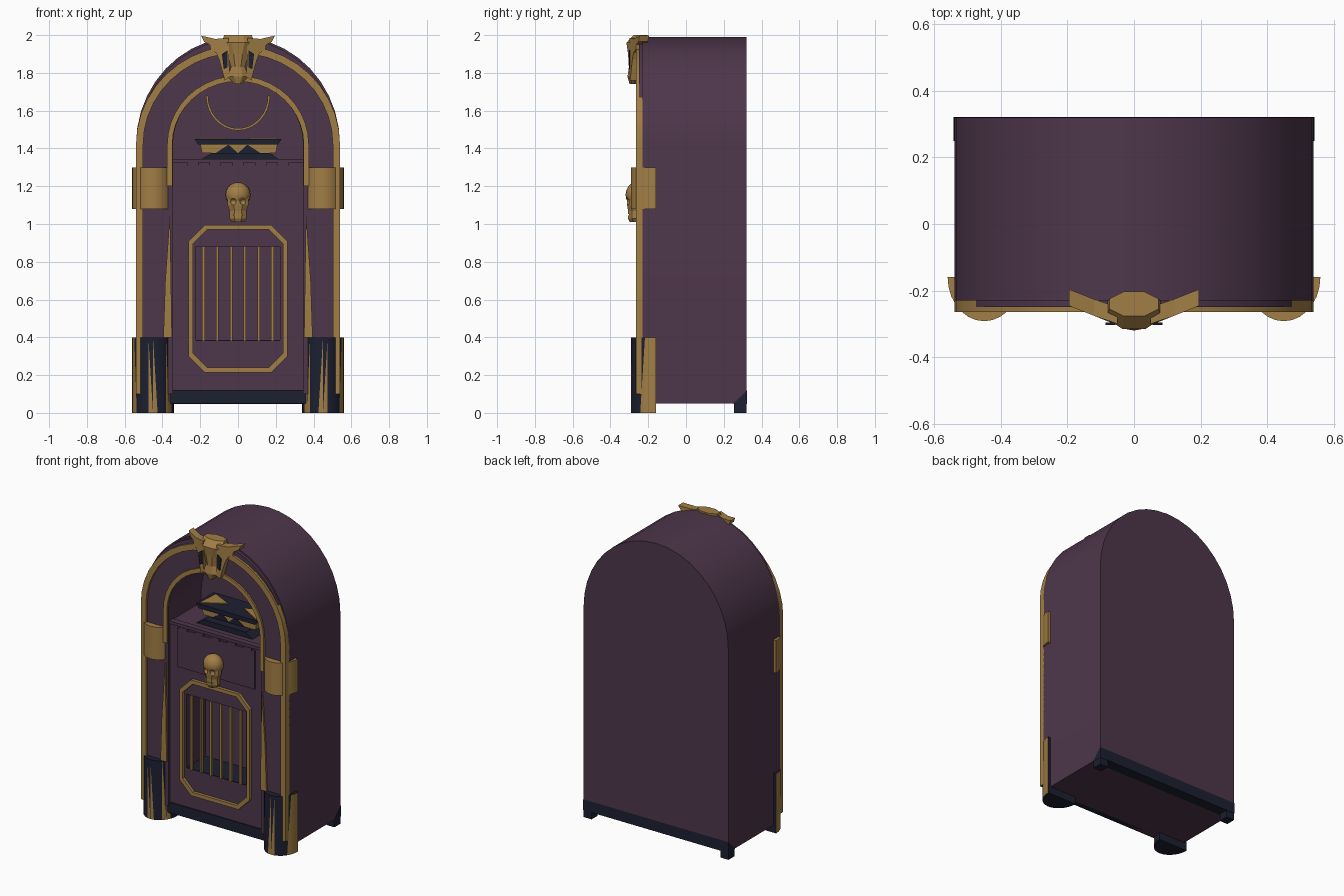
import bpy, bmesh
from math import sin, cos, pi
from mathutils import Vector

cube = bpy.data.objects.get("Cube")
if cube:
    bpy.data.objects.remove(cube, do_unlink=True)


def material(name, rgb):
    m = bpy.data.materials.new(name)
    m.use_nodes = True
    m.diffuse_color = (*rgb, 1)
    m.node_tree.nodes["Principled BSDF"].inputs["Base Color"].default_value = (*rgb, 1)
    return m


PURPLE = material("dark_purple", (0.075, 0.037, 0.07))
GOLD = material("antique_gold", (0.36, 0.21, 0.06))
NAVY = material("deep_navy", (0.012, 0.014, 0.03))


def finish(name, bm, *mats, smooth=None):
    bmesh.ops.recalc_face_normals(bm, faces=bm.faces)
    mesh = bpy.data.meshes.new(name)
    bm.to_mesh(mesh)
    bm.free()
    for m in mats:
        mesh.materials.append(m)
    ob = bpy.data.objects.new(name, mesh)
    bpy.context.collection.objects.link(ob)
    if smooth:
        bpy.ops.object.select_all(action='DESELECT')
        ob.select_set(True)
        bpy.context.view_layer.objects.active = ob
        bpy.ops.object.shade_smooth_by_angle(angle=smooth)
    return ob


def thicken(bm, offset):
    # extrude every face along one vector
    geom = bmesh.ops.extrude_face_region(bm, geom=bm.faces[:])["geom"]
    verts = [g for g in geom if isinstance(g, bmesh.types.BMVert)]
    bmesh.ops.translate(bm, verts=verts, vec=offset)


def prism(name, pts, y0, y1, mat, smooth=None):
    # front outline in x, z extruded in depth
    bm = bmesh.new()
    bm.faces.new([bm.verts.new((x, y0, z)) for x, z in pts])
    thicken(bm, (0, y1 - y0, 0))
    return finish(name, bm, mat, smooth=smooth)


def box(name, x0, x1, y0, y1, z0, z1, mat):
    return prism(name, [(x0, z0), (x1, z0), (x1, z1), (x0, z1)], y0, y1, mat)


SPRING = 1.42


def arch(rx, rz, z0, n=20):
    arc = [(-rx * cos(pi * i / n), SPRING + rz * sin(pi * i / n)) for i in range(n + 1)]
    return [(-rx, z0)] + arc + [(rx, z0)]


def band(name, outer, inner, y0, y1, mat, closed=False, smooth=None):
    # strip between two matching outlines
    bm = bmesh.new()
    a = [bm.verts.new((x, y0, z)) for x, z in outer]
    b = [bm.verts.new((x, y0, z)) for x, z in inner]
    for i in range(len(a) if closed else len(a) - 1):
        j = (i + 1) % len(a)
        bm.faces.new((a[i], a[j], b[j], b[i]))
    thicken(bm, (0, y1 - y0, 0))
    return finish(name, bm, mat, smooth=smooth)


def cut(ob, cutter):
    mod = ob.modifiers.new("cut", 'BOOLEAN')
    mod.operation = 'DIFFERENCE'
    mod.solver = 'EXACT'
    mod.object = cutter
    bpy.context.view_layer.objects.active = ob
    bpy.ops.object.modifier_apply(modifier=mod.name)
    bpy.data.objects.remove(cutter, do_unlink=True)


def mirrored(s, pts):
    return [(s * x, z) for x, z in pts]


# Cabinet with display and grille recesses
cabinet = prism("cabinet", arch(0.54, 0.57, 0.05), -0.23, 0.32, PURPLE, smooth=0.4)
cut(cabinet, prism("display_cutter", arch(0.345, 0.34, 1.34), -0.4, 0.1, PURPLE))
cut(cabinet, box("grille_cutter", -0.222, 0.222, -0.4, -0.03, 0.38, 0.88, PURPLE))
box("grille_floor", -0.222, 0.222, -0.23, -0.03, 0.38, 0.385, NAVY)

# Arched surround and gold rails
band("arch_surround", arch(0.53, 0.56, 0.1), arch(0.345, 0.34, 0.1), -0.25, -0.225, PURPLE, smooth=0.4)
band("outer_rail", arch(0.54, 0.525, 0.1), arch(0.502, 0.485, 0.1), -0.265, -0.225, GOLD, smooth=0.4)
band("inner_rail", arch(0.375, 0.365, 1.2), arch(0.348, 0.335, 1.2), -0.262, -0.225, GOLD, smooth=0.4)

# Base plinth, rear bevelled skirt and feet
box("front_plinth", -0.36, 0.36, -0.238, -0.2, 0.05, 0.12, NAVY)
bm = bmesh.new()
bm.faces.new([bm.verts.new((-0.542, y, z)) for y, z in ((0.25, 0.047), (0.322, 0.047), (0.322, 0.12))])
thicken(bm, (1.084, 0, 0))
finish("rear_skirt", bm, NAVY)
for s, side in ((1, "left"), (-1, "right")):
    x = sorted((s * 0.48, s * 0.541))
    box(side + "_rear_foot", x[0], x[1], 0.255, 0.32, 0, 0.06, NAVY)


def pillar(name, s, z0, z1, base, stripes=(), halves=(), n=14):
    # half-elliptical drum, with whole or diagonal gold staves
    bm = bmesh.new()
    rings = []
    for z in (z0, z1):
        rings.append([bm.verts.new((s * (0.45 + 0.11 * cos(pi * i / n)),
                                    -0.16 - 0.132 * sin(pi * i / n), z)) for i in range(n + 1)])
    lo, hi = rings
    for i in range(n):
        if i in halves:
            bm.faces.new((lo[i], lo[i + 1], hi[i])).material_index = 1
            bm.faces.new((lo[i + 1], hi[i + 1], hi[i]))
        else:
            bm.faces.new((lo[i], lo[i + 1], hi[i + 1], hi[i])).material_index = int(i in stripes)
    bm.faces.new(lo)
    bm.faces.new(hi)
    bm.faces.new((lo[0], lo[n], hi[n], hi[0]))
    return finish(name, bm, base, GOLD, smooth=0.4)


# Pillars, collars and tapering inner strips
for s, side in ((1, "left"), (-1, "right")):
    pillar(side + "_pillar_base", s, 0, 0.4, NAVY, (0, 1), (2, 6, 7, 10, 11))
    pillar(side + "_collar", s, 1.08, 1.3, GOLD)
    prism(side + "_taper_strip", mirrored(s, [(0.35, 0.4), (0.395, 0.4), (0.385, 0.7), (0.36, 1.06)]),
          -0.262, -0.23, GOLD)

# Octagonal grille frame and bars


def octagon(w, z0, z1, c):
    return [(-w, z0 + c), (-w, z1 - c), (-w + c, z1), (w - c, z1),
            (w, z1 - c), (w, z0 + c), (w - c, z0), (-w + c, z0)]


band("grille_frame", octagon(0.262, 0.215, 0.995, 0.085), octagon(0.238, 0.24, 0.97, 0.075),
     -0.25, -0.225, GOLD, closed=True)
for i in range(6):
    x = (i - 2.5) * 0.073
    box("grille_bar_%d" % (i + 1), x - 0.007, x + 0.007, -0.24, -0.222, 0.38, 0.88, GOLD)

# Selector panel and tabs
box("selector_panel", -0.29, 0.29, -0.237, -0.22, 1.05, 1.31, PURPLE)
box("selector_ledge", -0.345, 0.345, -0.24, -0.2, 1.325, 1.345, PURPLE)
for i in range(5):
    x = (i - 2) * 0.12
    box("selector_tab_%d" % (i + 1), x - 0.03, x + 0.03, -0.243, -0.22, 1.305, 1.325, PURPLE)

# Record mechanism inside the display
prism("mechanism_base", [(-0.2, 1.34), (0.22, 1.34), (0.17, 1.375), (-0.14, 1.375)], -0.16, 0.08, NAVY)
prism("mechanism_core", [(-0.19, 1.375), (0.2, 1.375), (0.21, 1.425), (-0.2, 1.425)], -0.1, 0.06, GOLD)
prism("mechanism_top", [(-0.21, 1.42), (0.21, 1.42), (0.23, 1.45), (-0.23, 1.45)], -0.12, 0.07, NAVY)
for s in (-1, 1):
    prism("mechanism_brace", mirrored(s, [(0.0, 1.375), (0.12, 1.375), (0.05, 1.42)]), -0.105, -0.098, NAVY)
    bm = bmesh.new()
    bm.faces.new([bm.verts.new((s * x, y, 1.45)) for x, y in ((0.06, -0.02), (0.21, -0.11), (0.2, 0.05))])
    thicken(bm, (0, 0, 0.005))
    finish("mechanism_inlay", bm, GOLD)

# Hanging arc on the display back wall


def hanging(r, n=16):
    return [(r * cos(pi + pi * i / n), 1.68 + (r + 0.015) * sin(pi * i / n + pi)) for i in range(n + 1)]


band("back_wall_arc", hanging(0.17), hanging(0.158), 0.085, 0.1, GOLD)


def loft(name, sections, mat):
    # stacked octagonal sections: height, half width, front, back
    bm = bmesh.new()
    rings = []
    for z, w, f, b in sections:
        rings.append([bm.verts.new((w * cos(pi * i / 4 + pi / 8), (f + b) / 2 + (b - f) / 2 * sin(pi * i / 4 + pi / 8), z))
                      for i in range(8)])
    for a, b in zip(rings, rings[1:]):
        for i in range(8):
            j = (i + 1) % 8
            bm.faces.new((a[i], a[j], b[j], b[i]))
    bm.faces.new(rings[0])
    bm.faces.new(rings[-1])
    return finish(name, bm, mat)


# Winged crest
loft("crest_body", [(1.74, 0.02, -0.3, -0.26), (1.78, 0.06, -0.312, -0.25), (1.83, 0.04, -0.305, -0.24),
                    (1.9, 0.06, -0.31, -0.23), (1.96, 0.09, -0.32, -0.2), (2.0, 0.08, -0.28, -0.2)], GOLD)
for s, side in ((1, "left"), (-1, "right")):
    wing = prism(side + "_crest_wing", mirrored(s, [(0.05, 1.985), (0.12, 1.98), (0.195, 1.997), (0.18, 1.965),
                 (0.15, 1.95), (0.145, 1.925), (0.115, 1.905), (0.1, 1.87), (0.07, 1.76), (0.045, 1.78)]),
                 -0.3, -0.25, GOLD)
    for v in wing.data.vertices:
        v.co.y += max(0, abs(v.co.x) - 0.06) * 0.4
    prism(side + "_crest_inlay", mirrored(s, [(0.055, 1.92), (0.085, 1.9), (0.075, 1.82), (0.055, 1.83)]),
          -0.303, -0.296, NAVY)


def ball(name, centre, radii, mat):
    bm = bmesh.new()
    bmesh.ops.create_uvsphere(bm, u_segments=16, v_segments=10, radius=1)
    bmesh.ops.scale(bm, vec=Vector(radii), verts=bm.verts)
    bmesh.ops.translate(bm, vec=Vector(centre), verts=bm.verts)
    return finish(name, bm, mat, smooth=0.6)


# Skull badge
skull = ball("skull_cranium", (0, -0.262, 1.155), (0.066, 0.058, 0.066), GOLD)
face = loft("skull_jaw", [(1.01, 0.035, -0.3, -0.23), (1.03, 0.05, -0.31, -0.23), (1.07, 0.048, -0.31, -0.23),
                          (1.1, 0.06, -0.315, -0.23), (1.15, 0.06, -0.315, -0.23)], GOLD)
for ob in (skull, face):
    for s in (-1, 1):
        cut(ob, ball("eye_cutter", (s * 0.027, -0.318, 1.118), (0.019, 0.025, 0.018), GOLD))
cut(face, box("mouth_cutter", -0.03, 0.03, -0.33, -0.302, 1.045, 1.052, GOLD))
